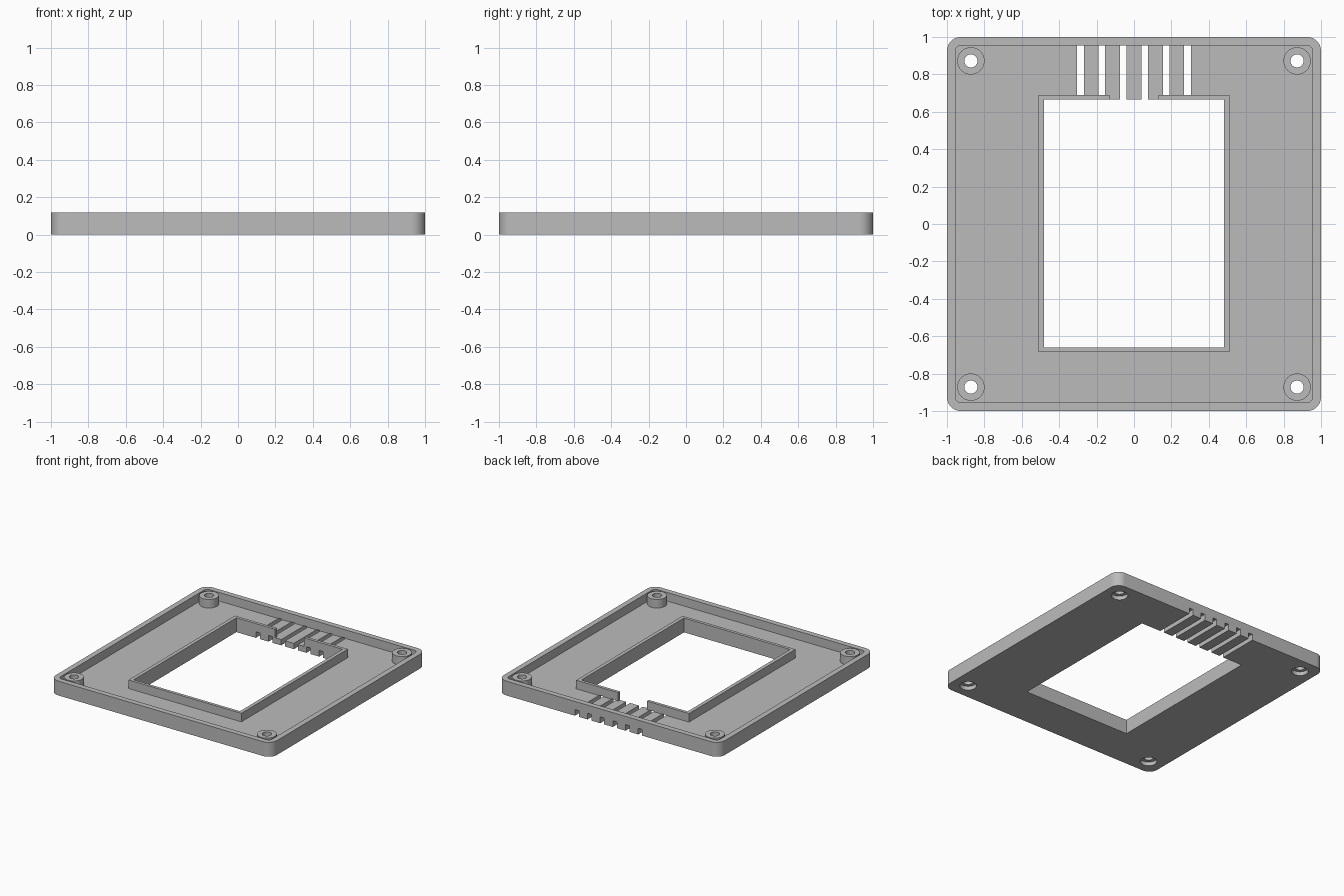
import bpy, bmesh, math

if "Cube" in bpy.data.objects:
    bpy.data.objects.remove(bpy.data.objects["Cube"])

HEIGHT = 0.117
FLOOR = 0.047
BOSS = 0.872

grey = bpy.data.materials.new("plain grey")
grey.use_nodes = True
colour = (0.5, 0.5, 0.5, 1)
grey.diffuse_color = colour
grey.node_tree.nodes["Principled BSDF"].inputs["Base Color"].default_value = colour


def finish(bm, name):
    bmesh.ops.recalc_face_normals(bm, faces=bm.faces)
    mesh = bpy.data.meshes.new(name)
    bm.to_mesh(mesh)
    bm.free()
    mesh.materials.append(grey)
    obj = bpy.data.objects.new(name, mesh)
    bpy.context.collection.objects.link(obj)
    return obj


def block(name, x0, x1, y0, y1, z0, z1, radius=0):
    """Box with optionally rounded vertical edges."""
    bm = bmesh.new()
    bmesh.ops.create_cube(bm, size=1)
    for v in bm.verts:
        v.co.x = x1 if v.co.x > 0 else x0
        v.co.y = y1 if v.co.y > 0 else y0
        v.co.z = z1 if v.co.z > 0 else z0
    if radius:
        upright = [e for e in bm.edges
                   if abs(e.verts[0].co.z - e.verts[1].co.z) > 0.001]
        bmesh.ops.bevel(bm, geom=upright, offset=radius, segments=10,
                        profile=0.5, affect='EDGES')
    return finish(bm, name)


def cylinder(name, x, y, radius, z0, z1):
    bm = bmesh.new()
    bmesh.ops.create_cone(bm, cap_ends=True, segments=40, radius1=radius,
                          radius2=radius, depth=z1 - z0)
    bmesh.ops.translate(bm, verts=bm.verts, vec=(x, y, (z0 + z1) / 2))
    return finish(bm, name)


def combine(target, tool, operation):
    """Apply a boolean and discard the tool."""
    mod = target.modifiers.new(operation, 'BOOLEAN')
    mod.operation = operation
    mod.solver = 'EXACT'
    mod.object = tool
    bpy.context.view_layer.objects.active = target
    bpy.ops.object.modifier_apply(modifier=mod.name)
    bpy.data.objects.remove(tool)


# Shallow tray with rounded corners
tray = block("frame_tray", -1, 1, -1, 1, 0, HEIGHT, 0.075)
combine(tray, block("cavity", -0.955, 0.955, -0.955, 0.955, FLOOR, 0.3, 0.03),
        'DIFFERENCE')

# Raised rim around the window, open at the back
rim = block("rim", -0.51, 0.51, -0.685, 0.69, 0.02, HEIGHT)
combine(rim, block("rim_gap", -0.13, 0.13, 0.5, 0.8, -0.1, 0.3), 'DIFFERENCE')
combine(tray, rim, 'UNION')

# Corner screw bosses
corners = [(sx * BOSS, sy * BOSS) for sx in (-1, 1) for sy in (-1, 1)]
for x, y in corners:
    combine(tray, cylinder("boss", x, y, 0.073, 0.02, HEIGHT), 'UNION')

# Window opening
combine(tray, block("window", -0.48, 0.48, -0.66, 0.665, -0.1, 0.3), 'DIFFERENCE')

# Screw holes with recesses underneath
for x, y in corners:
    combine(tray, cylinder("hole", x, y, 0.035, -0.1, 0.3), 'DIFFERENCE')
    combine(tray, cylinder("recess", x, y, 0.062, -0.1, 0.032), 'DIFFERENCE')

# Cable slots through the floor and under the back wall
for i in range(6):
    x = (i - 2.5) * 0.1145
    combine(tray, block("slot", x - 0.018, x + 0.018, 0.55, 1.1, -0.1, FLOOR + 0.003),
            'DIFFERENCE')

# Smooth round walls, crisp edges
bpy.ops.object.select_all(action='DESELECT')
tray.select_set(True)
bpy.context.view_layer.objects.active = tray
bpy.ops.object.shade_smooth_by_angle(angle=math.radians(30))
